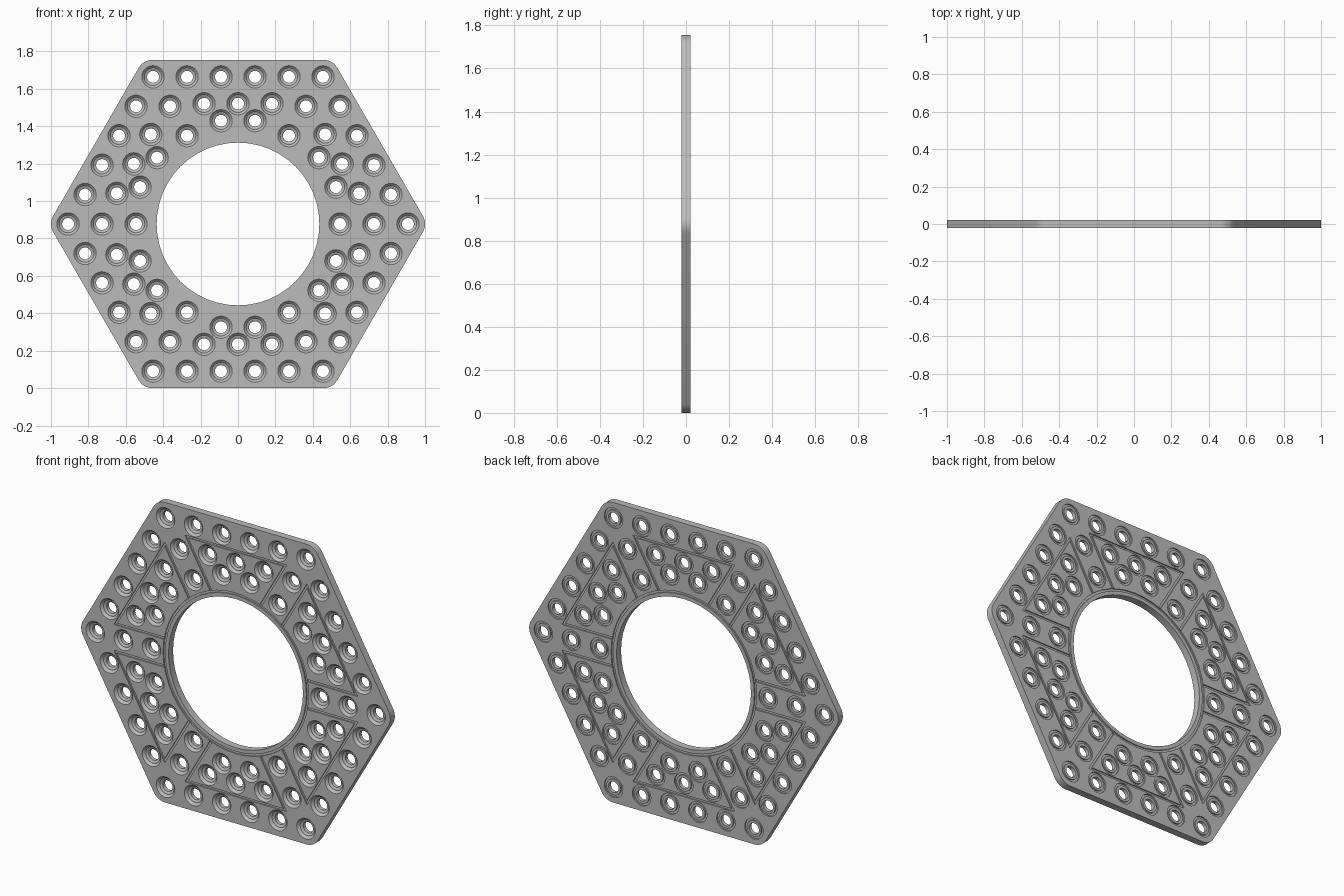
import bpy, bmesh, math
from mathutils import Vector

if "Cube" in bpy.data.objects:
    bpy.data.objects.remove(bpy.data.objects["Cube"])

CZ, APOTHEM, HALF, PITCH = 0.8775, 0.8775, 0.021, 0.1817
grey = bpy.data.materials.new("light_grey")
grey.diffuse_color = (0.5, 0.5, 0.5, 1)
grey.use_nodes = True
grey.node_tree.nodes["Principled BSDF"].inputs["Base Color"].default_value = grey.diffuse_color


def turn(p, k):
    a = k * math.pi / 3
    return (p[0] * math.cos(a) - p[1] * math.sin(a),
            p[0] * math.sin(a) + p[1] * math.cos(a))


def prism(bm, pts, y0, y1):
    """Extrude an outline drawn in the plate plane between two depths."""
    lo = [bm.verts.new((x, y0, z + CZ)) for x, z in pts]
    hi = [bm.verts.new((x, y1, z + CZ)) for x, z in pts]
    bm.faces.new(lo)
    bm.faces.new(hi[::-1])
    for i in range(len(pts)):
        j = (i + 1) % len(pts)
        bm.faces.new((lo[j], lo[i], hi[i], hi[j]))


def lathe(bm, profile, centre, n, closed=False):
    """Spin (radius, y) points round an axis along y."""
    rings = []
    for r, y in profile:
        rings.append([bm.verts.new((centre[0] + r * math.cos(2 * math.pi * i / n), y,
                                    CZ + centre[1] + r * math.sin(2 * math.pi * i / n)))
                      for i in range(n)])
    for a, b in zip(rings, rings[1:] + (rings[:1] if closed else [])):
        for i in range(n):
            j = (i + 1) % n
            bm.faces.new((a[i], a[j], b[j], b[i]))
    if not closed:
        bm.faces.new(rings[0])
        bm.faces.new(rings[-1])


def finish(bm, name):
    bmesh.ops.recalc_face_normals(bm, faces=bm.faces)
    me = bpy.data.meshes.new(name)
    bm.to_mesh(me)
    bm.free()
    me.materials.append(grey)
    ob = bpy.data.objects.new(name, me)
    bpy.context.collection.objects.link(ob)
    return ob


# Hexagonal plate with rounded corners
R = 0.085
outline = []
for k in range(6):
    for s in range(-3, 4):
        a = k * math.pi / 3 + math.radians(10 * s)
        c = (APOTHEM - R) / math.cos(math.pi / 6)
        outline.append((c * math.cos(k * math.pi / 3) + R * math.cos(a),
                        c * math.sin(k * math.pi / 3) + R * math.sin(a)))
bm = bmesh.new()
prism(bm, outline, -HALF, HALF)
plate = finish(bm, "hexagon_plate")

# Hole positions: an outer row, spokes and a packed group of five per side
row = PITCH * math.sqrt(3) / 2
holes = []
for k in range(6):
    side = [((i - 2.5) * PITCH, 5 * row) for i in range(5)]
    side += [(-2 * PITCH, 4 * row), (-1.5 * PITCH, 3 * row)]
    side += [(i * PITCH, 0.643) for i in (-1, 0, 1)]
    side += [(i * PITCH, 0.552) for i in (-0.5, 0.5)]
    holes += [turn(p, k) for p in side]

# Bores, dished at the front
E = 0.01
bores = bmesh.new()
for h in holes:
    lathe(bores, [(0.060, -HALF - E), (0.060, -HALF), (0.047, -HALF + 0.014),
                  (0.043, -HALF + 0.014), (0.032, -HALF + 0.020),
                  (0.032, HALF + E)], h, 24)
lathe(bores, [(0.435, -HALF - E), (0.435, HALF + E)], (0, 0), 48)

# Ring grooves that leave a collar round each bore at the back
collars = bmesh.new()
for h in holes:
    lathe(collars, [(0.047, HALF + E), (0.047, HALF - 0.008),
                    (0.060, HALF - 0.008), (0.060, HALF + E)], h, 24, True)

# Panel grooves on both faces, meeting a groove round the centre opening
along, across = Vector((0.5, math.sqrt(3) / 2)), Vector((-math.sqrt(3) / 2, 0.5))
panels, rim = bmesh.new(), bmesh.new()


def arm(w, top):
    foot = along * 0.463 + across * w
    x = (top - across.y * w) / along.y * along.x + across.x * w
    return [tuple(foot), (x, top)]


outer, inner = arm(0.075, 0.721), arm(0.088, 0.709)
flip = lambda pts: [(-x, z) for x, z in pts]
groove = outer + flip(outer)[::-1] + flip(inner) + inner[::-1]
for s in (-1, 1):
    y0, y1 = s * (HALF - 0.007), s * (HALF + E)
    for k in range(6):
        prism(panels, [turn(p, k) for p in groove], y0, y1)
    lathe(rim, [(0.457, y0), (0.457, y1), (0.470, y1), (0.470, y0)], (0, 0), 48, True)

for bm, name in ((bores, "bore_cutter"), (collars, "collar_cutter"),
                 (panels, "panel_cutter"), (rim, "rim_cutter")):
    cutter = finish(bm, name)
    cutter.hide_render = True
    cutter.hide_viewport = True
    m = plate.modifiers.new(name, 'BOOLEAN')
    m.operation, m.solver, m.object = 'DIFFERENCE', 'EXACT', cutter

# Apply the cuts, remove the cutters and smooth the round walls
dg = bpy.context.evaluated_depsgraph_get()
mesh = bpy.data.meshes.new_from_object(plate.evaluated_get(dg))
plate.modifiers.clear()
plate.data = mesh
for ob in [o for o in bpy.data.objects if o.name.endswith("_cutter")]:
    bpy.data.objects.remove(ob)
bpy.context.view_layer.objects.active = plate
plate.select_set(True)
bpy.ops.object.shade_smooth_by_angle(angle=math.radians(25))
